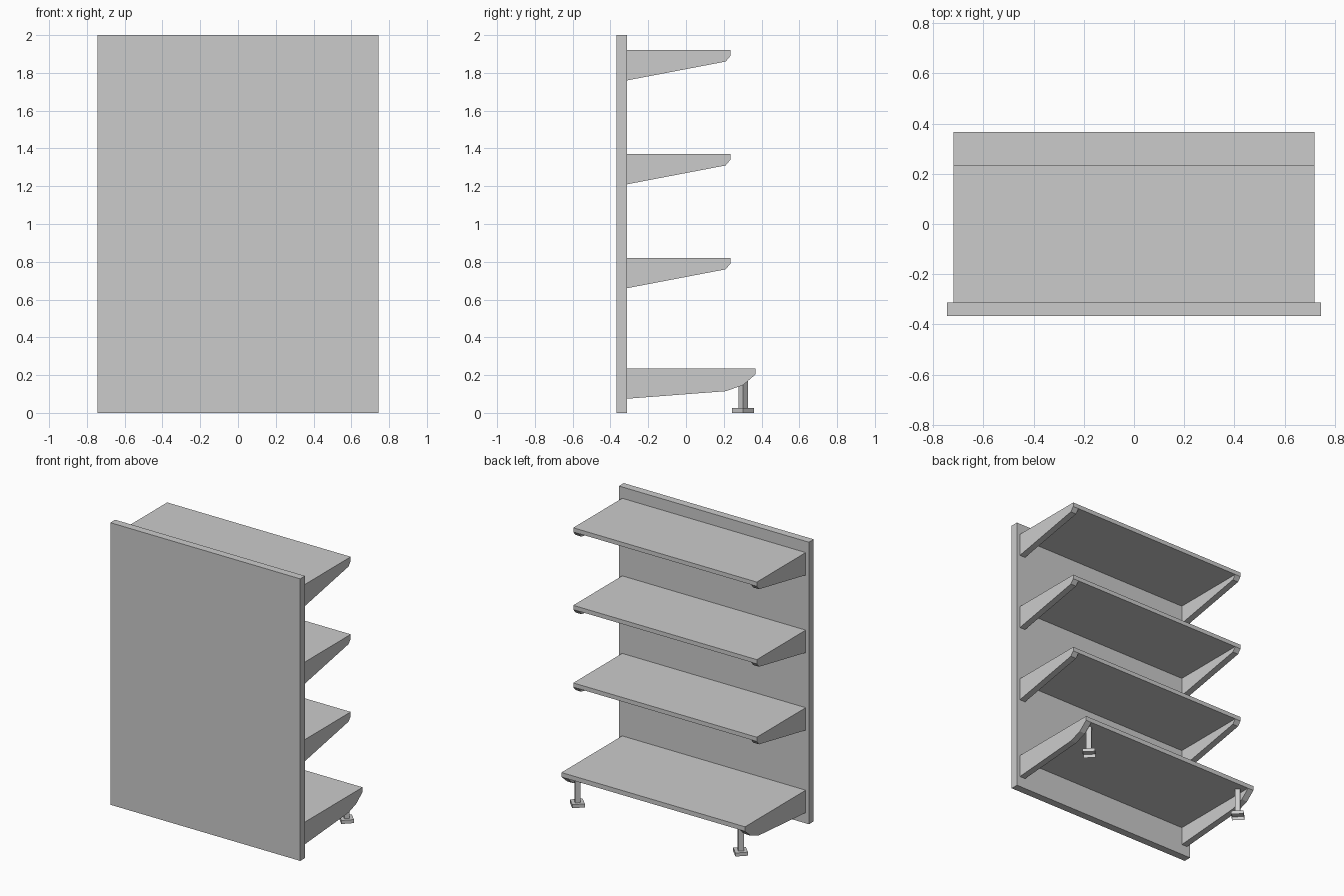
import bpy, bmesh, math
from mathutils import Matrix

if "Cube" in bpy.data.objects:
    bpy.data.objects.remove(bpy.data.objects["Cube"])

HALF, WALL, BOARD = 0.72, 0.045, 0.03
BACK_Y = -0.313


def finish(name, bm):
    bmesh.ops.recalc_face_normals(bm, faces=bm.faces)
    me = bpy.data.meshes.new(name)
    bm.to_mesh(me)
    bm.free()
    ob = bpy.data.objects.new(name, me)
    bpy.context.collection.objects.link(ob)
    return ob


def shelf(name, profile):
    """Board with two end brackets; profile = (y, z): back top, front top, lip bottom, ..., back bottom."""
    bm = bmesh.new()
    n = len(profile)
    outer, inner = [], []
    for s in (-1, 1):
        outer.append([bm.verts.new((s * HALF, y, z)) for y, z in profile])
        pts = profile[2:] + [(BACK_Y, profile[2][1])]
        inner.append([bm.verts.new((s * (HALF - WALL), y, z)) for y, z in pts])
    (a, b), (c, d) = outer, inner
    # board: top, front lip, underside, back
    bm.faces.new((a[0], a[1], b[1], b[0]))
    bm.faces.new((a[1], a[2], c[0], d[0], b[2], b[1]))
    bm.faces.new((c[0], c[-1], d[-1], d[0]))
    bm.faces.new((a[0], a[-1], c[-2], c[-1], d[-1], d[-2], b[-1], b[0]))
    # brackets: outer side, inner side, lower edge
    for o, i in zip(outer, inner):
        bm.faces.new(o)
        bm.faces.new(i)
        for k in range(2, n - 1):
            bm.faces.new((o[k], o[k + 1], i[k - 1], i[k - 2]))
    return finish(name, bm)


def prism(name, x, y, z0, z1, r, open_bottom=False):
    """Square prism with its corners on the axes."""
    bm = bmesh.new()
    bmesh.ops.create_cone(bm, cap_ends=True, segments=4, radius1=r, radius2=r, depth=z1 - z0,
                          matrix=Matrix.Translation((x, y, (z0 + z1) / 2)))
    ang = max(abs(v.co.x - x) for v in bm.verts)
    if ang < r * 0.9:
        bmesh.ops.rotate(bm, verts=bm.verts, cent=(x, y, 0),
                         matrix=Matrix.Rotation(math.radians(45), 3, 'Z'))
    ob_bm = bm
    if open_bottom:
        low = [f for f in bm.faces if all(v.co.z < z0 + 1e-4 for v in f.verts)]
        bmesh.ops.delete(ob_bm, geom=low, context='FACES_ONLY')
    return finish(name, ob_bm)


# back panel
bm = bmesh.new()
bmesh.ops.create_cube(bm, size=1, matrix=Matrix.Translation((0, -0.34, 1)) @
                      Matrix.Diagonal((1.49, 0.054, 2, 1)))
finish("back_panel", bm)

# upper shelves
for i, top in enumerate((0.82, 1.37, 1.92)):
    shelf(f"upper_shelf_{i + 1}", [(BACK_Y, top), (0.235, top), (0.235, top - BOARD),
                                   (0.21, top - 0.06), (BACK_Y, top - 0.16)])

# deeper base shelf
shelf("base_shelf", [(BACK_Y, 0.235), (0.367, 0.235), (0.367, 0.203), (0.302, 0.147),
                     (0.212, 0.115), (BACK_Y, 0.075)])

# front legs with hollow feet
for side, sx in (("left", -1), ("right", 1)):
    prism(f"leg_post_{side}", sx * 0.64, 0.302, 0.024, 0.203, 0.025)
    prism(f"leg_foot_{side}", sx * 0.64, 0.302, 0, 0.025, 0.058, True)
